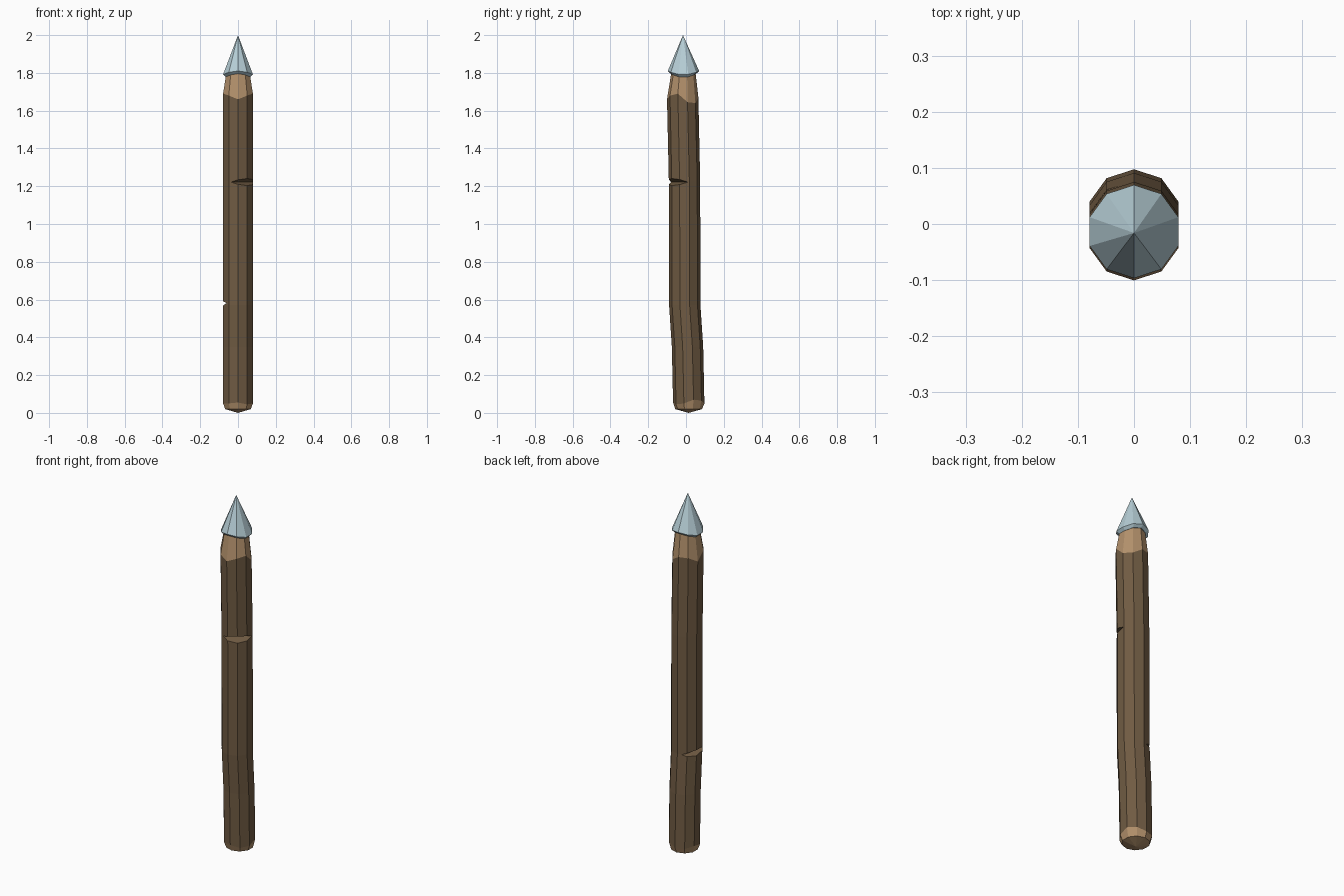
import bpy, bmesh, math
from mathutils import Vector

if "Cube" in bpy.data.objects:
    bpy.data.objects.remove(bpy.data.objects["Cube"])

N = 10  # sides of the pole


def material(name, rgb):
    m = bpy.data.materials.new(name)
    m.diffuse_color = (*rgb, 1)
    m.use_nodes = True
    m.node_tree.nodes["Principled BSDF"].inputs["Base Color"].default_value = m.diffuse_color
    return m


bark = material("bark brown", (0.162, 0.105, 0.056))
wood = material("cut wood tan", (0.445, 0.279, 0.147))
metal = material("pale steel", (0.468, 0.617, 0.672))


def make_object(name, bm, mats):
    bmesh.ops.recalc_face_normals(bm, faces=bm.faces)
    me = bpy.data.meshes.new(name)
    bm.to_mesh(me)
    bm.free()
    ob = bpy.data.objects.new(name, me)
    for m in mats:
        me.materials.append(m)
    bpy.context.collection.objects.link(ob)
    return ob


def loft(name, rings, bottom, top, mats, band_mats):
    """Rings are (centre y, radius, heights); ends close to a point."""
    bm = bmesh.new()
    loops = []
    for cy, r, z in rings:
        zs = z if isinstance(z, list) else [z] * N
        loops.append([bm.verts.new((r * math.sin(2 * math.pi * k / N),
                                    cy - r * math.cos(2 * math.pi * k / N), zs[k]))
                      for k in range(N)])
    ends = [bm.verts.new(bottom), bm.verts.new(top)]
    for k in range(N):
        j = (k + 1) % N
        bm.faces.new((ends[0], loops[0][j], loops[0][k])).material_index = band_mats[0]
        for i in range(len(loops) - 1):
            a, b = loops[i], loops[i + 1]
            bm.faces.new((a[k], a[j], b[j], b[k])).material_index = band_mats[i + 1]
        bm.faces.new((loops[-1][k], loops[-1][j], ends[1])).material_index = band_mats[-1]
    return make_object(name, bm, mats)


# Pole: slightly bent trunk, bark peeled unevenly at both ends
low_edge = [.055, .045, .05, .07, .065, .05, .05, .06, .05, .05]
high_edge = [1.66, 1.68, 1.69, 1.645, 1.64, 1.67, 1.67, 1.645, 1.69, 1.68]
pole = loft("wooden_pole", [
    (0.014, 0.071, 0.02),
    (0.0145, 0.083, low_edge),
    (0.008, 0.083, 0.35),
    (-0.0065, 0.083, 0.57),
    (-0.008, 0.083, 1.23),
    (-0.0175, 0.083, high_edge),
    (-0.0135, 0.063, 1.81),
], (0, 0.014, 0), (0, -0.0135, 1.83), [bark, wood], [1, 1, 0, 0, 0, 0, 1, 1])

# Metal tip: faceted cone with a wavy rim overhanging the pole
rim = [1.80 + 0.01 * math.cos(4 * math.pi * k / N) for k in range(N)]
loft("metal_tip", [
    (-0.0135, 0.068, [z - 0.014 for z in rim]),
    (-0.0135, 0.083, rim),
], (0, -0.0135, 1.80), (0, -0.016, 2.0), [metal], [0, 0, 0])


# Axe notches: wedges cut from the pole
def notch(name, angle, depth_at, z, tilt):
    a = math.radians(angle)
    out = Vector((math.cos(a), math.sin(a), 0))
    side = Vector((-math.sin(a), math.cos(a), tilt))
    base = Vector((0, -0.0075, z))
    bm = bmesh.new()
    tri = []
    for s in (-0.15, 0.15):
        tri.append([bm.verts.new(base + out * d + side * s + Vector((0, 0, h)))
                    for d, h in ((depth_at, 0), (depth_at + 0.1, 0.038), (depth_at + 0.1, -0.038))])
    p, q = tri
    bm.faces.new(p)
    bm.faces.new(q)
    for i in range(3):
        j = (i + 1) % 3
        bm.faces.new((p[i], p[j], q[j], q[i]))
    cutter = make_object(name, bm, [bark])
    cutter.hide_render = True
    cutter.hide_set(True)
    mod = pole.modifiers.new(name, 'BOOLEAN')
    mod.operation = 'DIFFERENCE'
    mod.solver = 'EXACT'
    mod.object = cutter


notch("front_notch_cutter", 308, 0.034, 1.222, 0.0)
notch("back_notch_cutter", 164, 0.042, 0.575, 0.1)
